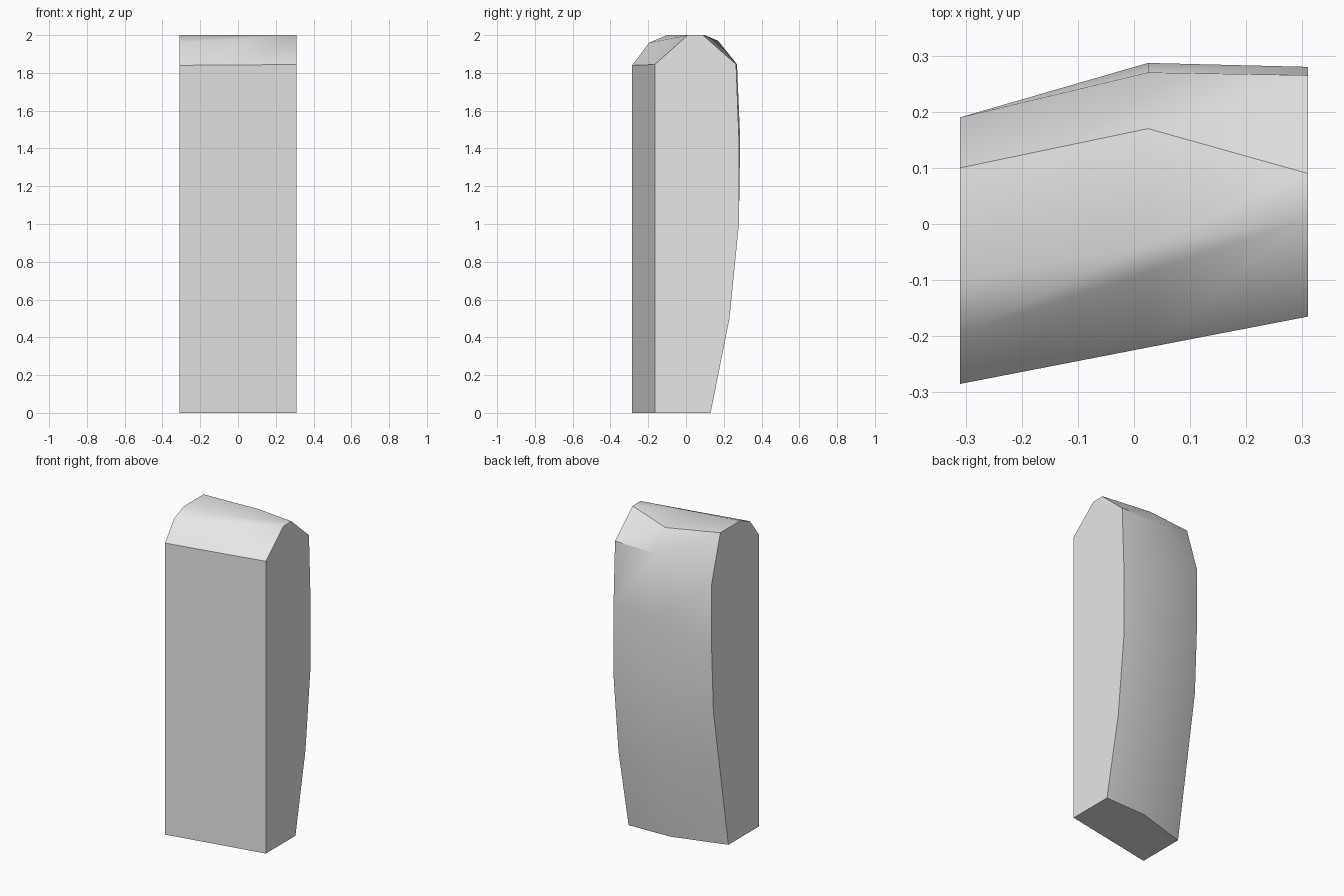
import bpy
import bmesh
import math

cube = bpy.data.objects.get("Cube")
if cube:
    bpy.data.objects.remove(cube, do_unlink=True)

# One plain grey for the whole stone
grey = bpy.data.materials.new("stone_grey")
grey.use_nodes = True
colour = (0.8, 0.8, 0.8, 1)
grey.diffuse_color = colour
grey.node_tree.nodes["Principled BSDF"].inputs["Base Color"].default_value = colour

# Cross-sections (y, z) from the front foot, over the crest, down the bowed back
sections = {
    -0.31: [(-0.285, 0), (-0.285, 1.84), (-0.195, 1.96), (-0.1, 2), (0.1, 2),
            (0.19, 1.7), (0.187, 1.3), (0.17, 0.9), (0.1, 0.48), (0.02, 0)],
    0.025: [(-0.22, 0), (-0.22, 1.842), (-0.086, 1.98), (-0.04, 2), (0.17, 1.97),
            (0.27, 1.845), (0.287, 1.45), (0.28, 1), (0.225, 0.5), (0.12, 0)],
    0.31: [(-0.165, 0), (-0.165, 1.845), (0.01, 2), (0.01, 2), (0.09, 2),
           (0.265, 1.845), (0.28, 1.45), (0.28, 1), (0.23, 0.5), (0.13, 0)],
}

# Skin the cross-sections into a closed block
bm = bmesh.new()
rings = [[bm.verts.new((x, y, z)) for y, z in section]
         for x, section in sections.items()]
for a, b in zip(rings, rings[1:]):
    for i in range(len(a)):
        j = (i + 1) % len(a)
        bm.faces.new((a[i], a[j], b[j], b[i]))
bm.faces.new(rings[0])
bm.faces.new(rings[-1][::-1])
bmesh.ops.remove_doubles(bm, verts=bm.verts, dist=0.001)
bmesh.ops.recalc_face_normals(bm, faces=bm.faces)
mesh = bpy.data.meshes.new("standing_stone")
bm.to_mesh(mesh)
bm.free()
mesh.materials.append(grey)

stone = bpy.data.objects.new("standing_stone", mesh)
bpy.context.collection.objects.link(stone)

# Smooth the worn back and crown, keep the cut edges crisp
bpy.ops.object.select_all(action="DESELECT")
stone.select_set(True)
bpy.context.view_layer.objects.active = stone
bpy.ops.object.shade_smooth_by_angle(angle=math.radians(32))
